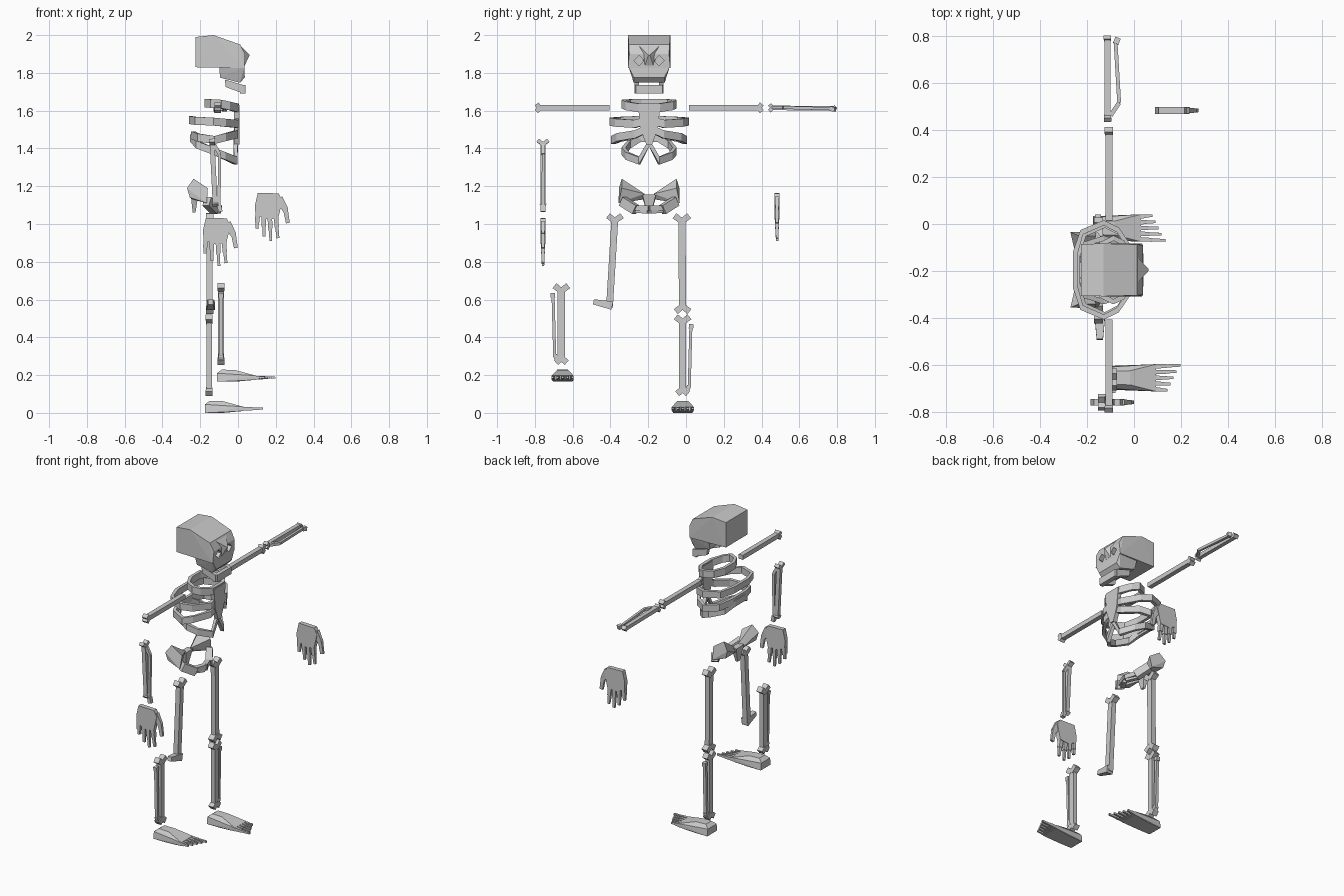
import bpy, bmesh
from mathutils import Vector as V

cube = bpy.data.objects.get("Cube")
if cube:
    bpy.data.objects.remove(cube, do_unlink=True)

bone_mat = bpy.data.materials.new("bone_grey")
bone_mat.use_nodes = True
COL = (0.6, 0.6, 0.6, 1)
bone_mat.diffuse_color = COL
bone_mat.node_tree.nodes["Principled BSDF"].inputs["Base Color"].default_value = COL
MID = -0.195  # centre plane of head and trunk


def finish(bm, name):
    bmesh.ops.dissolve_limit(bm, angle_limit=0.01, verts=bm.verts[:], edges=bm.edges[:])
    bmesh.ops.recalc_face_normals(bm, faces=bm.faces[:])
    mesh = bpy.data.meshes.new(name)
    bm.to_mesh(mesh)
    bm.free()
    mesh.materials.append(bone_mat)
    ob = bpy.data.objects.new(name, mesh)
    bpy.context.collection.objects.link(ob)
    return ob


def hull(bm, pts):
    verts = [bm.verts.new(p) for p in pts]
    res = bmesh.ops.convex_hull(bm, input=verts)
    junk = [v for v in res["geom_interior"] if isinstance(v, bmesh.types.BMVert)]
    bmesh.ops.delete(bm, geom=junk, context="VERTS")


def sym(rows):
    """Points (x, half width, z) doubled across the centre plane."""
    return [(x, MID + s * w, z) for x, w, z in rows for s in (-1, 1)]


def beam(bm, p, q, side, w, h, taper=1.0):
    """Box from p to q, w wide along side and h thick across it."""
    p, q = V(p), V(q)
    d = (q - p).normalized()
    side = V(side)
    u = (side - d * side.dot(d)).normalized()
    n = d.cross(u)
    hull(bm, [c + u * (a * w * k / 2) + n * (b * h * k / 2)
              for c, k in ((p, 1), (q, taper)) for a in (-1, 1) for b in (-1, 1)])


def long_bone(bm, p, q, side, w, h, start=0.0, end=0.0):
    """Shaft with a forked knuckle at each end; start and end are fork widths."""
    p, q, side = V(p), V(q), V(side)
    d = (q - p).normalized()
    a = p + d * start * 0.3
    b = q - d * end * 0.3
    beam(bm, a, b, side, w, h)
    for tip, root, spread in ((p, a, start), (q, b, end)):
        if spread:
            out = (tip - root).normalized()
            for s in (-1, 1):
                beam(bm, root - out * w * 0.3, tip - out * w * 0.3 + side * s * (spread / 2 - w * 0.3),
                     side, w * 0.8, h * 1.1, 1.1)


# Cranium with sunken eye sockets
bm = bmesh.new()
hull(bm, sym([(-0.225, 0.11, 1.99), (-0.13, 0.112, 2.0), (0.012, 0.108, 1.95),
              (0.038, 0.105, 1.9), (0.034, 0.112, 1.825), (-0.225, 0.11, 1.83)]))
cranium = finish(bm, "cranium")
bm = bmesh.new()
for s in (-1, 1):
    y = MID + s * 0.053
    hull(bm, [(x, y + dy, 1.865 + dz) for x in (0.0, 0.1)
              for dy, dz in ((0.027, 0), (-0.027, 0), (0, 0.027), (0, -0.027))])
cutter = finish(bm, "socket_cutter")
cutter.hide_render = True
mod = cranium.modifiers.new("sockets", "BOOLEAN")
mod.operation = "DIFFERENCE"
mod.object = cutter
bpy.context.view_layer.objects.active = cranium
bpy.ops.object.modifier_apply(modifier=mod.name)
bpy.data.objects.remove(cutter, do_unlink=True)

# Brow and nose wedge
bm = bmesh.new()
hull(bm, sym([(0.01, 0.06, 1.948), (0.062, 0.004, 1.895), (0.036, 0.022, 1.84), (0.02, 0.022, 1.84)]))
finish(bm, "nose_ridge")

# Upper jaw
bm = bmesh.new()
hull(bm, sym([(-0.1, 0.105, 1.84), (-0.095, 0.088, 1.775), (0.01, 0.082, 1.748),
              (0.036, 0.08, 1.775), (0.034, 0.108, 1.83)]))
finish(bm, "upper_jaw")

# Lower jaw: two sides and a chin
bm = bmesh.new()
for s in (-1, 1):
    y = MID + s * 0.065
    hull(bm, [(x, y + dy, z) for dy in (-0.012, 0.012)
              for x, z in ((-0.07, 1.765), (-0.01, 1.735), (0.03, 1.735), (0.03, 1.69), (-0.065, 1.725))])
hull(bm, sym([(0.015, 0.077, 1.735), (0.04, 0.07, 1.735), (0.04, 0.07, 1.69), (0.01, 0.077, 1.69)]))
finish(bm, "lower_jaw")


# Rib loops
def rib(name, half, back, front, z_back, z_side, z_front, z_mid, height):
    cx = (back + front) / 2
    one = [(front - 0.012, 0.38, z_front), (cx + (front - cx) * 0.45, 0.85, (z_front + z_side) / 2),
           (cx, 1.0, z_side), (back + 0.04, 0.8, (z_side + z_back) / 2), (back + 0.012, 0.35, z_back)]
    path = [(front - 0.012, 0, z_mid)] + [(x, w * (half - 0.01), z) for x, w, z in one]
    path += [(x, -w * (half - 0.01), z) for x, w, z in reversed(one)]
    bm = bmesh.new()
    rings = []
    for x, y, z in path:
        r = V((x - cx, y, 0)).normalized() * 0.011
        c = V((x, y + MID, z))
        rings.append([bm.verts.new(c + r * a + V((0, 0, b * height / 2)))
                      for a, b in ((-1, -1), (1, -1), (1, 1), (-1, 1))])
    for i, ring in enumerate(rings):
        nxt = rings[(i + 1) % len(rings)]
        for j in range(4):
            k = (j + 1) % 4
            bm.faces.new((ring[j], ring[k], nxt[k], nxt[j]))
    finish(bm, name)


rib("top_rib", 0.145, -0.18, 0.005, 1.64, 1.635, 1.615, 1.615, 0.045)
rib("second_rib", 0.21, -0.262, 0.005, 1.55, 1.542, 1.53, 1.55, 0.042)
rib("third_rib", 0.2, -0.25, 0.003, 1.47, 1.445, 1.475, 1.51, 0.042)
rib("bottom_rib", 0.145, -0.255, 0.0, 1.455, 1.385, 1.335, 1.43, 0.04)

# Breastbone
bm = bmesh.new()
hull(bm, sym([(x, w, z) for x in (-0.02, 0.007) for w, z in ((0.06, 1.63), (0.045, 1.5), (0.015, 1.42))]))
finish(bm, "breastbone")

# Pelvis: two flared wings, rear wedge and front arch
bm = bmesh.new()
for s in (-1, 1):
    def at(x, w, z):
        return (x, MID + s * w, z)
    hull(bm, [at(-0.235, 0.145, 1.24), at(-0.27, 0.16, 1.19), at(-0.255, 0.155, 1.14), at(-0.165, 0.162, 1.11),
              at(-0.16, 0.145, 1.19), at(-0.24, 0.03, 1.13), at(-0.22, 0.025, 1.16)])
    beam(bm, at(-0.165, 0.14, 1.12), at(-0.12, 0.07, 1.075), (0, 0, 1), 0.05, 0.04)
    beam(bm, at(-0.13, 0.085, 1.085), at(-0.1, 0.0, 1.085), (0, 0, 1), 0.028, 0.03)
    beam(bm, at(-0.14, 0.08, 1.07), at(-0.1, 0.005, 1.065), (0, 0, 1), 0.02, 0.025)
hull(bm, sym([(-0.25, 0.04, 1.155), (-0.21, 0.035, 1.155), (-0.24, 0.012, 1.06), (-0.225, 0.012, 1.06)]))
finish(bm, "pelvis")

# Upper arms, stretched sideways
for name, y0, y1 in (("left_upper_arm", 0.015, 0.41), ("right_upper_arm", -0.405, -0.8)):
    bm = bmesh.new()
    long_bone(bm, (-0.107, y0, 1.615), (-0.107, y1, 1.615), (0, 0, 1), 0.029, 0.03, 0.0, 0.058)
    finish(bm, name)

# Left forearm, stretched sideways
bm = bmesh.new()
long_bone(bm, (-0.112, 0.435, 1.615), (-0.113, 0.8, 1.612), (0, 0, 1), 0.024, 0.026, 0.05, 0.034)
beam(bm, (-0.1, 0.46, 1.617), (-0.063, 0.515, 1.617), (0, 0, 1), 0.018, 0.018)
beam(bm, (-0.063, 0.515, 1.617), (-0.078, 0.77, 1.61), (0, 0, 1), 0.016, 0.016)
beam(bm, (-0.078, 0.765, 1.61), (-0.068, 0.79, 1.607), (0, 0, 1), 0.024, 0.024)
finish(bm, "left_forearm")

# Right forearm, hanging
bm = bmesh.new()
long_bone(bm, (-0.138, -0.757, 1.45), (-0.12, -0.757, 1.09), (0, 1, 0), 0.024, 0.026, 0.07, 0.038)
beam(bm, (-0.125, -0.755, 1.42), (-0.098, -0.755, 1.37), (0, 1, 0), 0.018, 0.018)
beam(bm, (-0.098, -0.755, 1.37), (-0.1, -0.757, 1.1), (0, 1, 0), 0.016, 0.016)
beam(bm, (-0.1, -0.757, 1.1), (-0.093, -0.757, 1.065), (0, 1, 0), 0.024, 0.022)
finish(bm, "right_forearm")


# Hands: palm, four fingers and a thumb
def hand(name, dx, y, dz):
    def at(x, z):
        return V((x + dx, y, z + dz))
    bm = bmesh.new()
    hull(bm, [at(x, z) + V((0, s * 0.014, 0)) for s in (-1, 1) for x, z in
              ((0.105, 1.165), (0.215, 1.162), (0.235, 1.125), (0.213, 1.03), (0.15, 1.025), (0.092, 1.05), (0.09, 1.1))])
    for x0, x1, tip in ((0.104, 0.1, 0.975), (0.136, 0.138, 0.935), (0.168, 0.174, 0.91), (0.199, 0.212, 0.925)):
        mid = at((x0 + x1) / 2, (1.04 + tip) / 2)
        beam(bm, at(x0, 1.05), mid, (1, 0, 0), 0.025, 0.024, 0.9)
        beam(bm, mid, at(x1, tip), (1, 0, 0), 0.018, 0.016, 0.8)
    beam(bm, at(0.215, 1.135), at(0.252, 1.075), (1, 0, 0), 0.045, 0.024, 0.7)
    beam(bm, at(0.25, 1.085), at(0.264, 1.005), (1, 0, 0), 0.026, 0.018, 0.8)
    finish(bm, name)


hand("left_hand", 0, 0.482, 0)
hand("right_hand", -0.275, -0.757, -0.132)

# Thighs
bm = bmesh.new()
long_bone(bm, (-0.15, -0.022, 1.055), (-0.15, -0.018, 0.525), (0, 1, 0), 0.038, 0.032, 0.1, 0.095)
finish(bm, "left_thigh")
bm = bmesh.new()
long_bone(bm, (-0.15, -0.375, 1.055), (-0.15, -0.405, 0.56), (0, 1, 0), 0.036, 0.032, 0.095, 0.0)
beam(bm, (-0.145, -0.39, 0.568), (-0.145, -0.49, 0.588), (0, 0, 1), 0.045, 0.045, 0.6)
finish(bm, "right_thigh")


# Shins with the thin outer bone
def shin(name, x, y, z, out):
    bm = bmesh.new()
    long_bone(bm, (x, y, z + 0.43), (x, y, z), (0, 1, 0), 0.038, 0.03, 0.095, 0.08)
    beam(bm, (x, y + out * 0.044, z + 0.375), (x, y + out * 0.035, z + 0.04), (0, 1, 0), 0.016, 0.02)
    beam(bm, (x, y + out * 0.046, z + 0.38), (x, y + out * 0.044, z + 0.355), (0, 1, 0), 0.024, 0.024)
    beam(bm, (x, y + out * 0.035, z + 0.055), (x, y + out * 0.024, z + 0.025), (0, 1, 0), 0.022, 0.024)
    finish(bm, name)


shin("left_shin", -0.153, -0.018, 0.09, 1)
shin("right_shin", -0.09, -0.66, 0.255, -1)


# Feet: sloping block with five toes, the big toe on the inner side
def foot(name, dx, y, dz, inner):
    bm = bmesh.new()
    rows = [(-0.175, 0.05, 0.0), (-0.175, 0.045, 0.045), (-0.15, 0.028, 0.064), (-0.08, 0.03, 0.062),
            (-0.03, 0.045, 0.045), (0.03, 0.058, 0.032), (0.03, 0.058, 0.01), (-0.08, 0.05, 0.0)]
    hull(bm, [(x + dx, y + s * w, z + dz) for x, w, z in rows for s in (-1, 1)])
    for i in range(5):
        side = inner * (0.048 - i * 0.024)
        tip = 0.13 - 0.013 * i if i else 0.133
        root = V((0.02 + dx, y + side, 0.021 + dz))
        end = V((tip + dx, y + side * 1.1, 0.023 + dz))
        mid = (root + end) / 2
        beam(bm, root, mid, (0, 1, 0), 0.019, 0.02, 0.85)
        beam(bm, mid, end, (0, 1, 0), 0.014, 0.014, 0.8)
    finish(bm, name)


foot("left_foot", 0, -0.017, 0, -1)
foot("right_foot", 0.064, -0.653, 0.165, 1)
